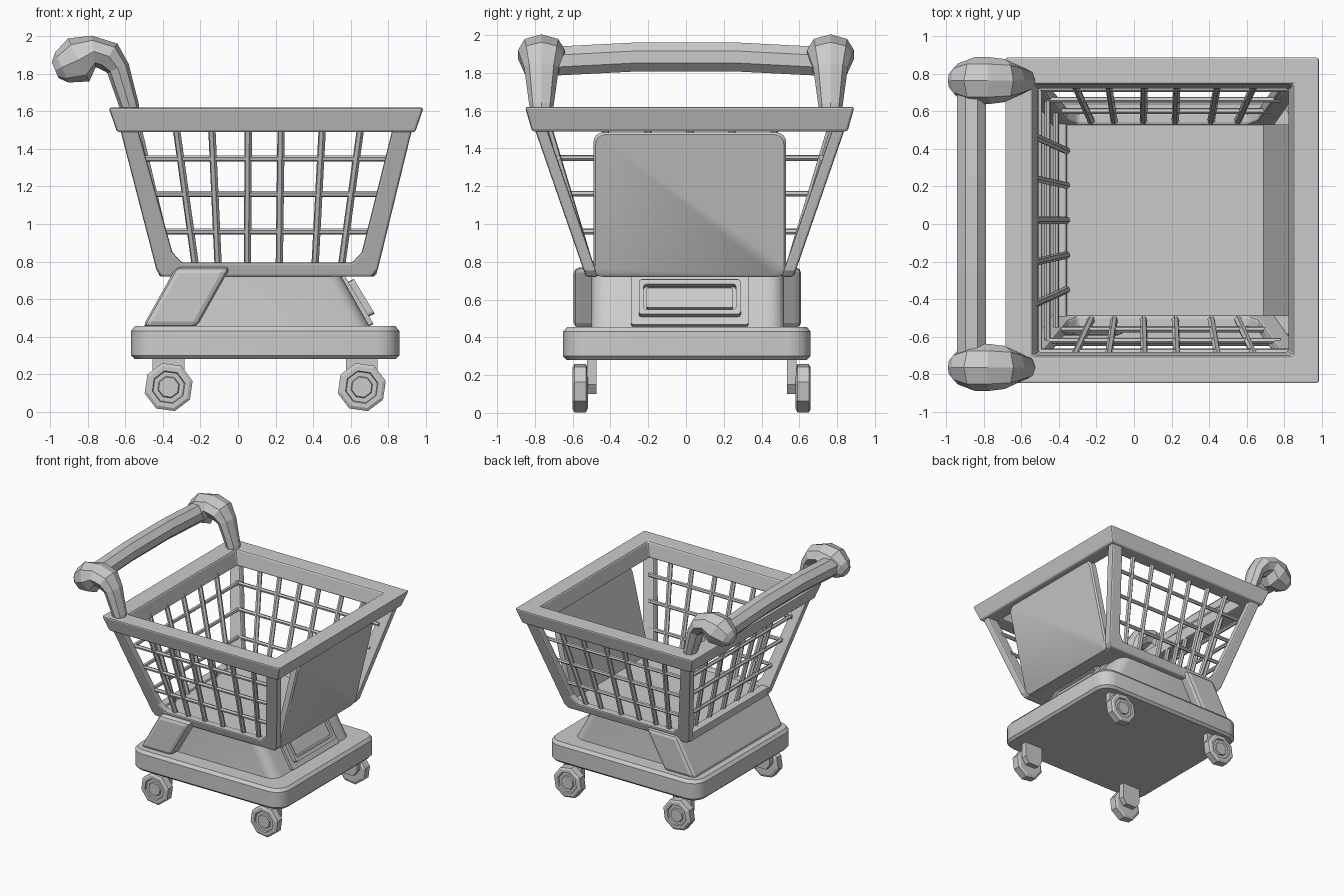
import bpy, bmesh, math
from mathutils import Vector

if "Cube" in bpy.data.objects:
    bpy.data.objects.remove(bpy.data.objects["Cube"])

CY = 0.02  # basket centre line in y


def skin(bm, loops, ring=False):
    """Bridge matching loops; cap the ends, or close into a ring."""
    vs = [[bm.verts.new(p) for p in lp] for lp in loops]
    n = len(vs[0])
    pairs = list(zip(vs, vs[1:])) + ([(vs[-1], vs[0])] if ring else [])
    for a, b in pairs:
        for i in range(n):
            j = (i + 1) % n
            bm.faces.new((a[i], a[j], b[j], b[i]))
    if not ring:
        bm.faces.new(vs[0][::-1])
        bm.faces.new(vs[-1])


def part(name, shells, bevel=0, ring=False, smooth=False):
    bm = bmesh.new()
    for loops in shells:
        skin(bm, loops, ring)
    bmesh.ops.recalc_face_normals(bm, faces=bm.faces)
    me = bpy.data.meshes.new(name)
    bm.to_mesh(me)
    bm.free()
    ob = bpy.data.objects.new(name, me)
    bpy.context.collection.objects.link(ob)
    if bevel:
        m = ob.modifiers.new("Bevel", 'BEVEL')
        m.width, m.segments, m.limit_method = bevel, 2, 'ANGLE'
        m.angle_limit = math.radians(40)
    if smooth:
        bpy.ops.object.select_all(action='DESELECT')
        ob.select_set(True)
        bpy.context.view_layer.objects.active = ob
        bpy.ops.object.shade_smooth_by_angle(angle=math.radians(35))
    return ob


def rrect(a0, a1, b0, b1, r, n=4):
    """Rounded rectangle as 2D points."""
    pts = []
    for k, (a, b) in enumerate(((a1 - r, b1 - r), (a0 + r, b1 - r), (a0 + r, b0 + r), (a1 - r, b0 + r))):
        for i in range(n + 1):
            t = math.pi / 2 * (k + i / n)
            pts.append((a + r * math.cos(t), b + r * math.sin(t)))
    return pts


def level(x0, x1, y0, y1, z, r):
    return [(x, y, z) for x, y in rrect(x0, x1, y0, y1, r)]


def box_loop(x0, x1, h, z):
    return [(x0, CY - h, z), (x1, CY - h, z), (x1, CY + h, z), (x0, CY + h, z)]


def bar(p, q, r, n=6):
    p, q = Vector(p), Vector(q)
    d = (q - p).normalized()
    u = d.orthogonal().normalized()
    v = d.cross(u)
    off = [u * r * math.cos(2 * math.pi * i / n) + v * r * math.sin(2 * math.pi * i / n) for i in range(n)]
    return [[p + o for o in off], [q + o for o in off]]


def slope(z, low, high):
    """Basket wall offset between floor (z .72) and rim (z 1.5)."""
    return low + (high - low) * (z - 0.72) / 0.78


# base slab
part("base", [[level(-.55, .84, -.63, .64, .28, .10), level(-.57, .86, -.65, .66, .30, .12),
               level(-.57, .86, -.65, .66, .43, .12), level(-.55, .84, -.63, .64, .455, .10)]], smooth=True)

# pedestal and leaning rear support
part("pedestal", [[level(-.45, .71, -.50, .52, .44, .09), level(-.30, .54, -.50, .52, .74, .09)]], smooth=True)
lean = [(-.51, .45), (-.22, .45), (-.04, .77), (-.33, .77)]
part("rear_support", [[[(x, y, z) for x, z in lean] for y in (-.595, .61)]], bevel=.03)


# plate with raised frame on the pedestal front
def on_front(y0, y1, z0, z1, r, off):
    return [(.54 + (.74 - z) * .6 + off, y, z + off * .5) for y, z in rrect(y0, y1, z0, z1, r, 2)]


part("front_plate", [[on_front(-.29, .33, .46, .72, .01, o) for o in (-.03, .015)]])
part("plate_frame", [[on_front(-.25, .29, .50, .685, .015, .0), on_front(-.25, .29, .50, .685, .015, .045),
                      on_front(-.225, .265, .525, .66, .015, .045), on_front(-.225, .265, .525, .66, .015, .0)]],
     ring=True)
part("plate_inset", [[on_front(-.21, .25, .54, .645, .01, o) for o in (0, .035)]])


# wheels and forks
def disc(x, y, r):
    return [(x + r * math.cos(math.pi * (i / 4 + .08)), y, .13 + r * math.sin(math.pi * (i / 4 + .08)))
            for i in range(8)]


fork = [(-.085, .30), (-.085, .15), (-.05, .10), (.05, .10), (.085, .15), (.085, .30)]
for sname, s, yc in (("left", -1, -.56), ("right", 1, .62)):
    for ename, x in (("rear", -.37), ("front", .66)):
        part(f"{ename}_{sname}_wheel", [[disc(x, yc + s * d, r) for d, r in (
            (-.04, .11), (-.03, .132), (.03, .132), (.04, .115), (.04, .09), (.028, .085), (.028, .06),
            (.038, .055))]])
        part(f"{ename}_{sname}_fork", [[[(x + a, yc - s * d, z) for a, z in fork] for d in (.035, .085)]])

# basket floor
part("basket_floor", [[box_loop(-.40, .71, .54, .725), box_loop(-.41, .72, .55, .785)]], bevel=.01)

# basket rim
part("basket_rim", [[box_loop(-.69, .99, .872, 1.62), box_loop(-.645, .945, .835, 1.49),
                     box_loop(-.51, .82, .70, 1.49), box_loop(-.54, .85, .725, 1.62)]], bevel=.013, ring=True)

# side frames: U-shaped outline in the leaning side planes
outer = [(-.63, 1.51), (-.435, .755), (-.41, .72), (.715, .72), (.745, .755), (.93, 1.51)]
inner = [(.825, 1.51), (.66, .85), (.61, .795), (-.30, .795), (-.35, .85), (-.535, 1.51)]
for sname, s in (("left", -1), ("right", 1)):
    part(f"{sname}_side_frame", [[[(x, CY + s * (slope(z, .55, .82) - d), z) for x, z in outer + inner]
                                  for d in (0, .065)]], bevel=.012)

# rear bottom rail
part("rear_rail", [[[(x, CY + s * .53, z) for x, z in ((-.42, .72), (-.35, .72), (-.36, .80), (-.435, .80))]
                    for s in (-1, 1)]], bevel=.01)

# front panel
part("front_panel", [[[(slope(z, .735, .92) - d, y, z) for y, z in rrect(-.49 + e, .53 - e, .72 + e, 1.485 - e, .05)]
                      for d, e in ((.06, 0), (.012, 0), (0, .012))]], smooth=True)

# wire bars
HZ = (.96, 1.16, 1.35)
for sname, s in (("left", -1), ("right", 1)):
    def wall(x, z):
        return (x, CY + s * slope(z, .51, .745), z)
    bars = [bar(wall(b, .76), wall(t, 1.52), .02) for b, t in
            ((-.225, -.33), (-.105, -.14), (.05, .055), (.22, .23), (.41, .45), (.55, .655))]
    bars += [bar(wall(slope(z, -.37, -.56), z), wall(slope(z, .68, .86), z), .016) for z in HZ]
    part(f"{sname}_wires", bars)
bars = [bar((-.355, CY + y * .82, .76), (-.535, CY + y, 1.52), .02) for y in (-.45, -.225, 0, .225, .45)]
for z in HZ:
    x, h = slope(z, -.36, -.54), slope(z, .52, .77)
    bars.append(bar((x, CY - h, z), (x, CY + h, z), .016))
part("rear_wires", bars)

# handle arms: faceted tube swept in the xz plane (x, z, in-plane radius, y radius)
path = [(-.565, 1.53, .05, .05), (-.58, 1.63, .052, .065), (-.64, 1.83, .062, .092), (-.69, 1.895, .082, .115),
        (-.77, 1.92, .085, .125), (-.85, 1.875, .128, .125), (-.94, 1.835, .088, .09), (-.975, 1.82, .045, .05)]
for sname, yc in (("left", -.765), ("right", .765)):
    loops = []
    for i, (x, z, r, ry) in enumerate(path):
        a, b = path[max(i - 1, 0)], path[min(i + 1, len(path) - 1)]
        d = Vector((b[0] - a[0], b[1] - a[1])).normalized()
        ring = []
        for k in range(8):
            t = math.pi * k / 4
            c = r * math.cos(t)
            ring.append((x - d.y * c, yc + ry * math.sin(t), z + d.x * c))
        loops.append(ring)
    part(f"{sname}_handle_arm", [loops])

# push bar, slightly arched
part("push_bar", [[[(-.867 + .083 * math.cos(math.pi * (k + .5) / 4), y, zc + .083 * math.sin(math.pi * (k + .5) / 4))
                    for k in range(8)] for y, zc in ((-.74, 1.86), (-.25, 1.885), (.25, 1.885), (.74, 1.86))]])
